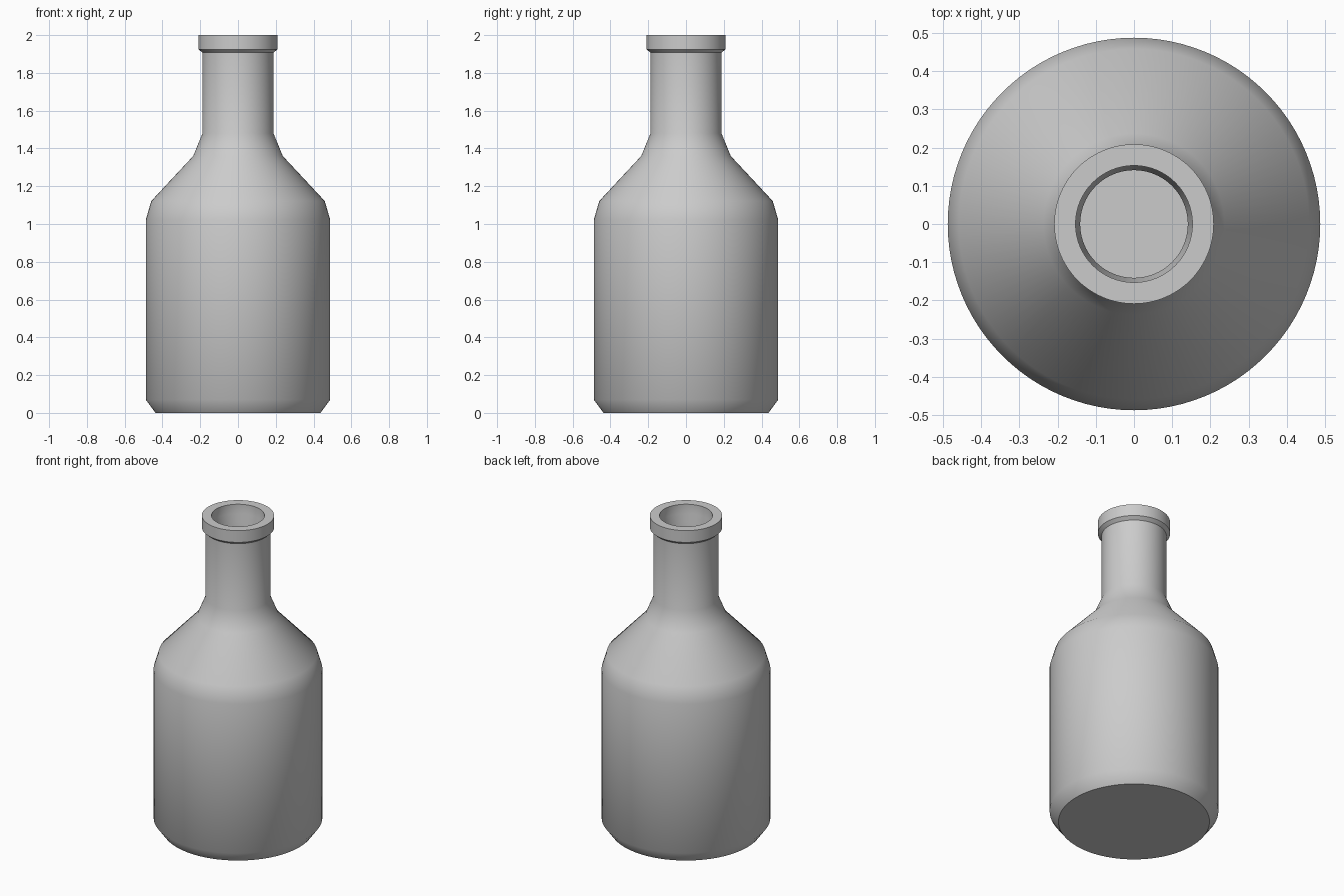
import bpy, bmesh
from math import radians, tau
from mathutils import Vector

if "Cube" in bpy.data.objects:
    bpy.data.objects.remove(bpy.data.objects["Cube"])

# Half cross-section (radius, height): outside from base to lip, then inside wall
outer = [(0, 0), (0.437, 0), (0.488, 0.07), (0.488, 1.023), (0.459, 1.122),
         (0.237, 1.36), (0.188, 1.48), (0.188, 1.907), (0.209, 1.925), (0.209, 2.0)]
inner = [(0.153, 2.0), (0.153, 1.94), (0.141, 1.89), (0.141, 1.47), (0.197, 1.33),
         (0.419, 1.092), (0.441, 1.016), (0.441, 0.085), (0.413, 0.047), (0, 0.047)]

# Lathe the section into a hollow bottle
bm = bmesh.new()
verts = [bm.verts.new((r, 0, z)) for r, z in outer + inner]
edges = [bm.edges.new(pair) for pair in zip(verts, verts[1:])]
bmesh.ops.spin(bm, geom=verts + edges, cent=Vector(), axis=Vector((0, 0, 1)),
               angle=tau, steps=96, use_merge=False)
bmesh.ops.remove_doubles(bm, verts=bm.verts, dist=0.0005)
bmesh.ops.recalc_face_normals(bm, faces=bm.faces)
mesh = bpy.data.meshes.new("bottle")
bm.to_mesh(mesh)
bm.free()

bottle = bpy.data.objects.new("bottle", mesh)
bpy.context.collection.objects.link(bottle)
bpy.context.view_layer.objects.active = bottle
bottle.select_set(True)
bpy.ops.object.shade_smooth_by_angle(angle=radians(40))
